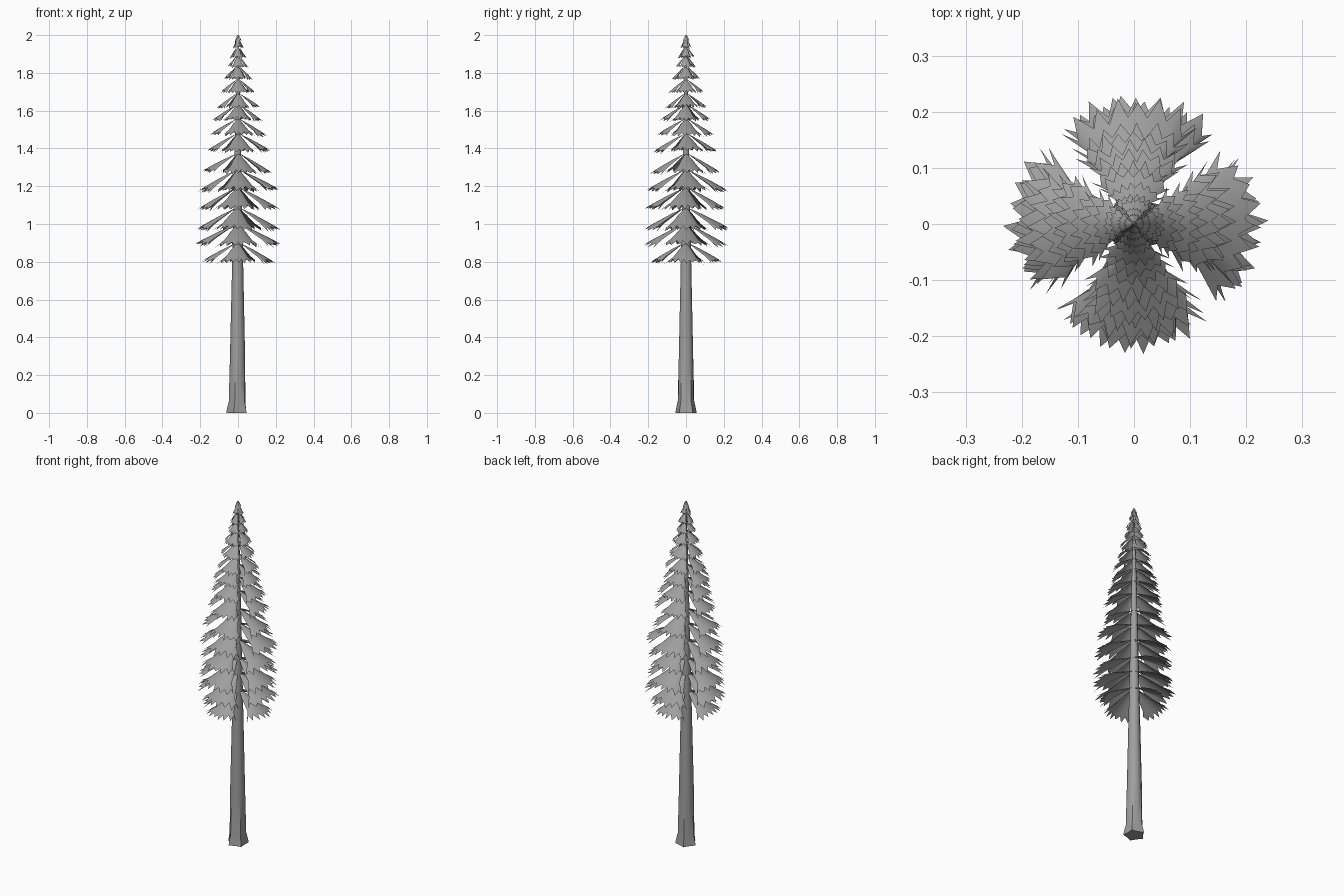
import bpy, bmesh, math, random
from mathutils import Vector

if "Cube" in bpy.data.objects:
    bpy.data.objects.remove(bpy.data.objects["Cube"])

random.seed(7)


def material(name, value):
    m = bpy.data.materials.new(name)
    m.diffuse_color = (value, value, value, 1)
    m.use_nodes = True
    m.node_tree.nodes["Principled BSDF"].inputs["Base Color"].default_value = m.diffuse_color
    return m


BARK = material("bark grey", 0.35)
NEEDLE = material("foliage grey", 0.35)


def finish(name, bm, mat, angle):
    me = bpy.data.meshes.new(name)
    bm.to_mesh(me)
    bm.free()
    me.materials.append(mat)
    ob = bpy.data.objects.new(name, me)
    bpy.context.collection.objects.link(ob)
    bpy.ops.object.select_all(action='DESELECT')
    ob.select_set(True)
    bpy.context.view_layer.objects.active = ob
    bpy.ops.object.shade_smooth_by_angle(angle=math.radians(angle))
    return ob


# Trunk: tapering ten-sided pole with a root flare
SIDES = 10
bm = bmesh.new()
rings = []
for z, r, flare in [(0, .052, .007), (.02, .050, .006), (.06, .044, .002), (.3, .040, 0),
                    (.8, .029, 0), (1.3, .019, 0), (1.7, .010, 0), (1.96, .003, 0)]:
    ring = []
    for i in range(SIDES):
        a = math.tau * i / SIDES
        rr = r + (flare if i % 2 else -flare)
        ring.append(bm.verts.new((rr * math.cos(a) - .003 * (1 - z / 2), rr * math.sin(a), z)))
    rings.append(ring)
for lo, hi in zip(rings, rings[1:]):
    for i in range(SIDES):
        j = (i + 1) % SIDES
        bm.faces.new((lo[i], lo[j], hi[j], hi[i]))
bm.faces.new(rings[0][::-1])
bm.faces.new(rings[-1])
finish("trunk", bm, BARK, 40)


# One drooping, arched branch fan with a jagged outer edge
def fan(bm, heading, reach, top, tip, half):
    steps = 14
    inner = min(.012, reach * .25)
    drop = top - tip
    rows = []
    for t in (0, .35, .68, 1):
        row = []
        for i in range(steps + 1):
            s = 2 * i / steps - 1
            spread = half * (.75 + .25 * t)
            r = inner + (reach - inner) * t * (1 - .07 * s * s)
            a = heading + spread * s
            if t == 1:
                r *= random.uniform(.97, 1.04) if i % 2 == 0 else random.uniform(.82, .90)
                a += random.uniform(-.02, .02)
            elif t > .5 and i in (0, steps):
                r *= .95
                a -= math.copysign(.10, s)
            f = (r - inner) / (reach - inner)
            z = top - drop * (.85 * f + .15 * f * f) - .09 * reach * s * s * min(1, f * 1.5)
            row.append(bm.verts.new((r * math.cos(a), r * math.sin(a), z)))
        rows.append(row)
    for lo, hi in zip(rows, rows[1:]):
        for i in range(steps):
            bm.faces.new((lo[i], hi[i], hi[i + 1], lo[i + 1]))


# Tiers from the bottom up: tip height, reach
TIERS = [(.80, .195), (.89, .225), (.975, .228), (1.085, .215), (1.18, .215), (1.275, .185),
         (1.385, .17), (1.47, .15), (1.55, .135), (1.615, .115), (1.695, .095), (1.77, .075),
         (1.83, .055), (1.88, .045), (1.93, .030), (1.965, .018)]
for n, (tip, reach) in enumerate(TIERS):
    bm = bmesh.new()
    top = min(2.0, tip + .035 + .33 * reach)
    half = math.radians(36 if reach > .16 else 40 if reach > .1 else 46)
    turn = random.uniform(-.1, .1)
    for k in range(4):
        fan(bm, k * math.pi / 2 + turn + random.uniform(-.04, .04),
            reach * random.uniform(.96, 1.04), top, tip + random.uniform(-.006, .006), half)
    finish("branch_tier_%02d" % (n + 1), bm, NEEDLE, 60)

# Pointed crown closing the top
bm = bmesh.new()
bmesh.ops.create_cone(bm, segments=8, radius1=.012, radius2=0, depth=.04)
bmesh.ops.translate(bm, verts=bm.verts, vec=Vector((0, 0, 1.98)))
finish("crown_tip", bm, NEEDLE, 40)
